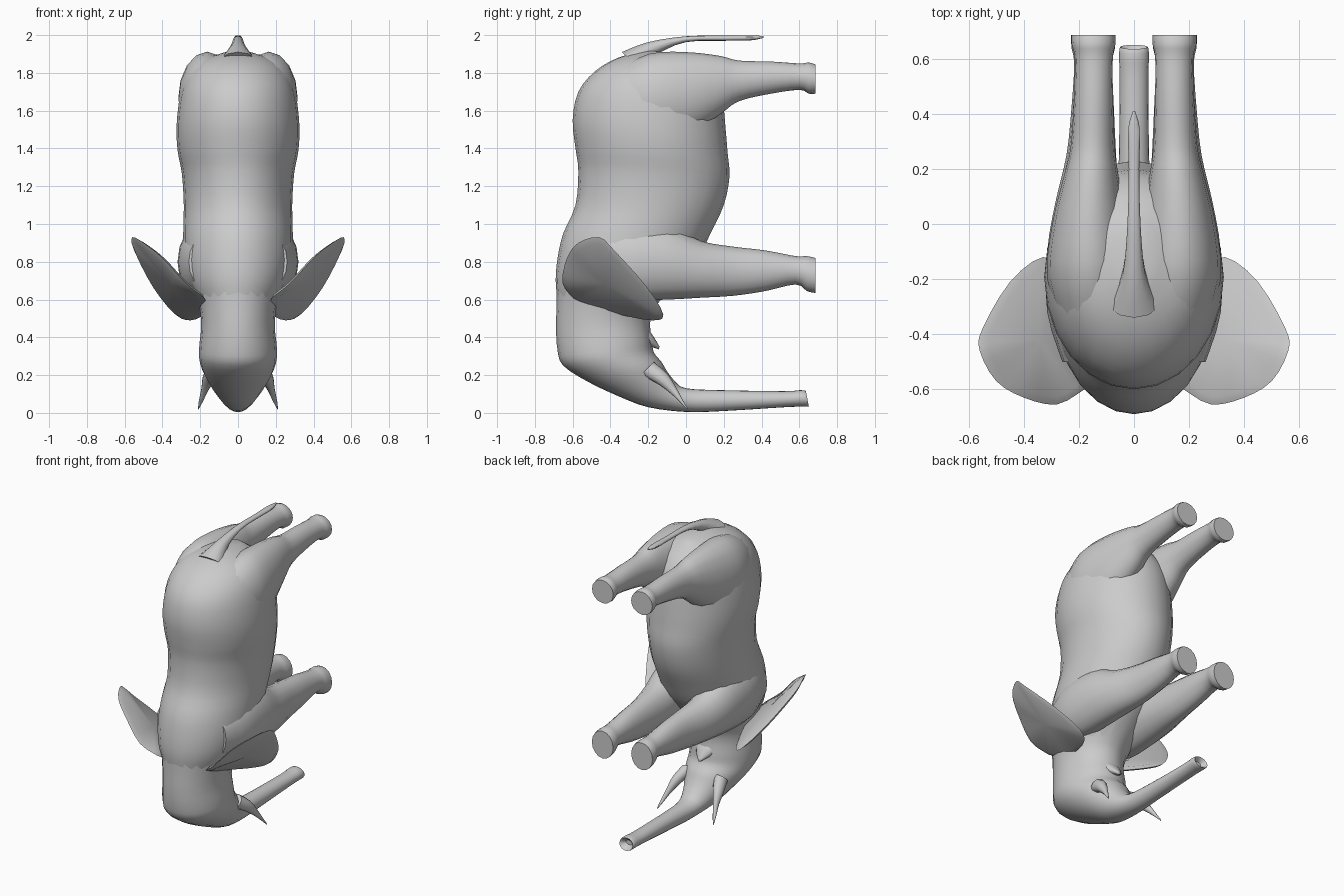
import bpy, bmesh, math
from mathutils import Vector


def finish(name, bm, mirror=False, angle=50):
    bmesh.ops.recalc_face_normals(bm, faces=bm.faces)
    mesh = bpy.data.meshes.new(name)
    bm.to_mesh(mesh)
    bm.free()
    ob = bpy.data.objects.new(name, mesh)
    bpy.context.collection.objects.link(ob)
    bpy.ops.object.select_all(action='DESELECT')
    ob.select_set(True)
    bpy.context.view_layer.objects.active = ob
    bpy.ops.object.shade_smooth_by_angle(angle=math.radians(angle))
    if mirror:
        m = ob.modifiers.new("Mirror", 'MIRROR')
        m.use_mirror_merge = False
    return ob


def spline(p, steps):
    """Catmull-Rom through tuples of numbers."""
    out = []
    for i in range(len(p) - 1):
        a, b, c, d = p[max(i - 1, 0)], p[i], p[i + 1], p[min(i + 2, len(p) - 1)]
        for s in range(steps):
            t = s / steps
            out.append([0.5 * (2 * q + (r - o) * t + (2 * o - 5 * q + 4 * r - e) * t * t
                               + (3 * q - o - 3 * r + e) * t ** 3)
                        for o, q, r, e in zip(a, b, c, d)])
    return out + [list(p[-1])]


def loft(name, rings, sides=20, steps=3, mirror=False):
    """Each ring: y,z of one edge, y,z of the opposite edge, half width, centre x."""
    bm = bmesh.new()
    loops = []
    for ay, az, by, bz, w, cx in spline([r if len(r) == 6 else r + (0,) for r in rings], steps):
        loop = []
        for k in range(sides):
            t = 2 * math.pi * k / sides
            f = (1 - math.cos(t)) / 2
            loop.append(bm.verts.new((cx + w * math.sin(t), ay + (by - ay) * f, az + (bz - az) * f)))
        loops.append(loop)
    for a, b in zip(loops, loops[1:]):
        for k in range(sides):
            j = (k + 1) % sides
            bm.faces.new((a[k], a[j], b[j], b[k]))
    bm.faces.new(loops[0])
    bm.faces.new(loops[-1])
    return finish(name, bm, mirror)


# Torso, from rump (top) to shoulders
loft("body", [
    (-.22, 1.92, .00, 1.90, .06), (-.36, 1.88, .08, 1.84, .20),
    (-.48, 1.81, .14, 1.78, .265), (-.57, 1.70, .19, 1.68, .305),
    (-.60, 1.55, .21, 1.50, .325), (-.585, 1.40, .22, 1.38, .32),
    (-.57, 1.28, .23, 1.25, .297), (-.585, 1.10, .20, 1.10, .287),
    (-.65, .95, .13, .95, .29), (-.68, .82, .05, .80, .285),
    (-.69, .70, -.08, .66, .25), (-.68, .60, -.17, .56, .20)], sides=24)

# Neck, head and trunk as one curved loft
loft("head_and_trunk", [
    (-.685, .72, -.08, .66, .24), (-.685, .58, -.17, .55, .205),
    (-.688, .45, -.19, .47, .195), (-.68, .33, -.18, .38, .205),
    (-.65, .25, -.17, .32, .205), (-.52, .165, -.13, .27, .185),
    (-.35, .085, -.10, .22, .145), (-.20, .03, -.06, .17, .105),
    (.00, .005, .00, .13, .07), (.20, .01, .20, .12, .056),
    (.52, .03, .52, .115, .052), (.60, .033, .60, .12, .054),
    (.65, .035, .635, .115, .05), (.61, .06, .61, .09, .025)])

# Lower jaw
loft("lower_jaw", [(-.36, .40, -.30, .52, .10), (-.24, .36, -.20, .44, .075),
                   (-.17, .345, -.16, .385, .035), (-.145, .335, -.14, .35, .008)], sides=12)

# Legs, starting inside the torso and ending in flat feet
loft("front_leg", [
    (-.50, .66, -.50, .94, .09, .17), (-.32, .60, -.32, 1.00, .13, .185),
    (-.10, .60, -.10, .99, .135, .18), (.08, .61, .08, .91, .115, .17),
    (.25, .62, .25, .88, .09, .155), (.42, .645, .42, .86, .077, .15),
    (.58, .68, .58, .83, .069, .148), (.64, .645, .64, .83, .079, .148),
    (.685, .635, .685, .82, .08, .148)], sides=16, mirror=True)
loft("back_leg", [
    (-.40, 1.48, -.40, 1.80, .10, .15), (-.20, 1.42, -.20, 1.90, .155, .16),
    (.00, 1.46, .00, 1.91, .135, .162), (.18, 1.58, .18, 1.89, .098, .155),
    (.28, 1.65, .28, 1.865, .08, .15), (.45, 1.69, .45, 1.86, .071, .147),
    (.60, 1.71, .60, 1.85, .069, .146), (.65, 1.69, .65, 1.855, .079, .147),
    (.685, 1.69, .685, 1.845, .08, .147)], sides=16, mirror=True)

# Tail lying out behind the rump
loft("tail", [
    (-.34, 1.91, -.24, 1.82, .09), (-.20, 1.963, -.15, 1.90, .042),
    (.00, 1.994, .00, 1.963, .025), (.20, 1.997, .20, 1.97, .02),
    (.34, 1.999, .34, 1.972, .023), (.41, 1.995, .41, 1.985, .004)], sides=10)

# Tusks
loft("tusk", [
    (-.24, .20, -.17, .27, .045, .12), (-.16, .16, -.10, .21, .036, .152),
    (-.09, .11, -.055, .14, .02, .175), (-.03, .055, -.015, .065, .011, .197),
    (.005, .018, .01, .022, .002, .21)], sides=10, mirror=True)

# Ears: thin dished fan from an outline
outline = spline([
    (.18, -.60, .61), (.28, -.655, .69), (.40, -.63, .82), (.50, -.57, .90),
    (.56, -.46, .93), (.55, -.38, .86), (.45, -.21, .67), (.33, -.12, .52),
    (.25, -.18, .49), (.18, -.35, .52), (.16, -.50, .56), (.18, -.60, .61)], 3)[:-1]
bm = bmesh.new()
pts = [Vector(p) for p in outline]
mid = sum(pts, Vector()) / len(pts)
rim = [bm.verts.new(p) for p in pts]
faces = []
# two skins share the rim, each with an offset inner ring
axis = Vector((.75, -.15, -.65)).normalized()
for off in (-.014, .014):
    inner = [bm.verts.new(mid + (p - mid) * .88 + axis * off) for p in pts]
    hub = bm.verts.new(mid + axis * off)
    for k in range(len(rim)):
        j = (k + 1) % len(rim)
        bm.faces.new((rim[k], rim[j], inner[j], inner[k]))
        bm.faces.new((inner[k], inner[j], hub))
finish("ear", bm, mirror=True)
